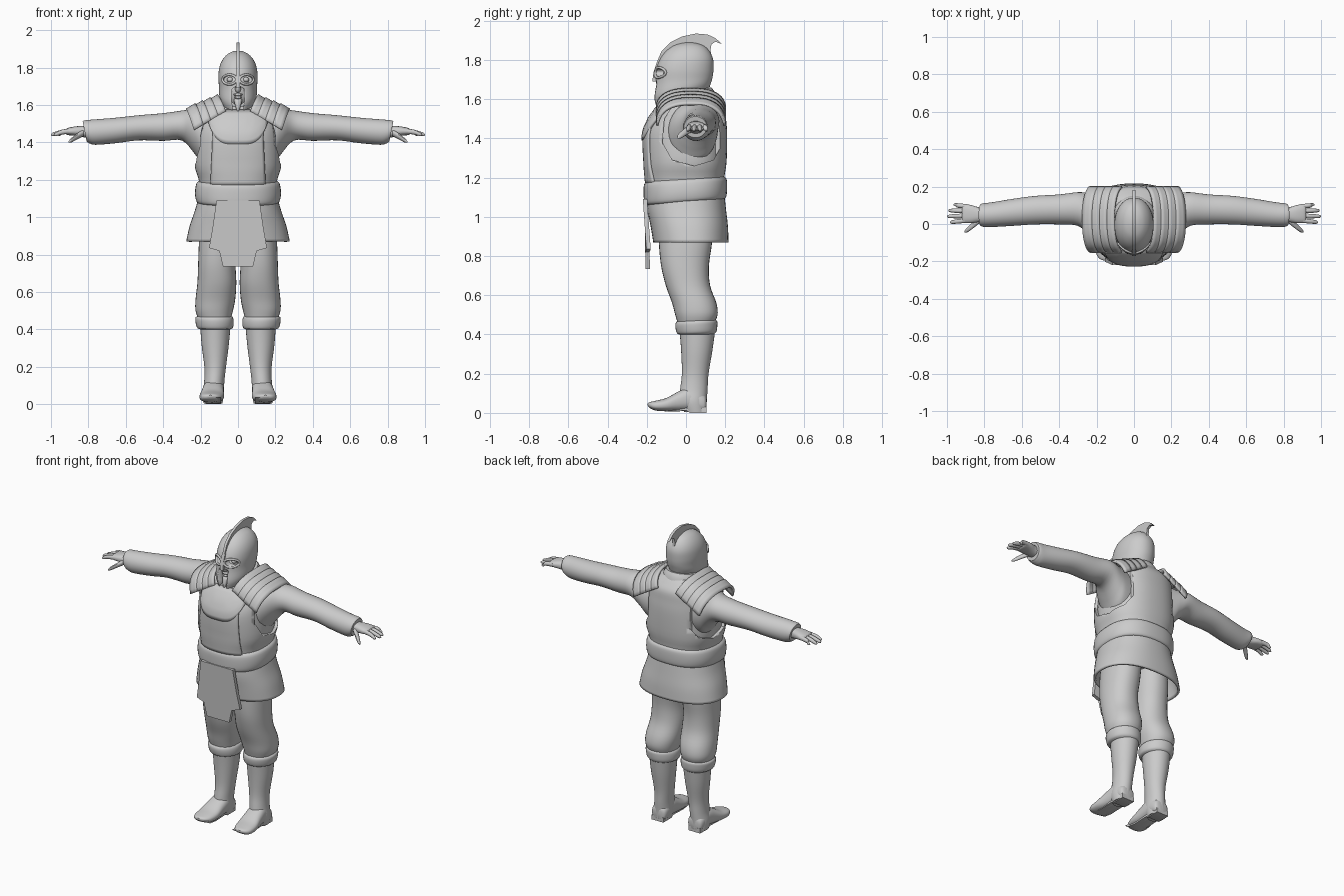
import bpy, bmesh, math
from mathutils import Matrix, Vector

old = bpy.data.objects.get("Cube")
if old:
    bpy.data.objects.remove(old, do_unlink=True)

grey = bpy.data.materials.new("plain_grey")
grey.use_nodes = True
grey.diffuse_color = (0.6, 0.6, 0.6, 1)
grey.node_tree.nodes["Principled BSDF"].inputs["Base Color"].default_value = (0.6, 0.6, 0.6, 1)


def finish(name, bm, angle=40):
    bmesh.ops.recalc_face_normals(bm, faces=bm.faces[:])
    me = bpy.data.meshes.new(name)
    bm.to_mesh(me)
    bm.free()
    me.materials.append(grey)
    ob = bpy.data.objects.new(name, me)
    bpy.context.collection.objects.link(ob)
    select(ob)
    bpy.ops.object.shade_smooth_by_angle(angle=math.radians(angle))
    return ob


def select(ob):
    bpy.ops.object.select_all(action='DESELECT')
    ob.select_set(True)
    bpy.context.view_layer.objects.active = ob


def place(axis, w, u, v):
    return {'x': (w, u, v), 'y': (u, w, v), 'z': (u, v, w)}[axis]


def refine(rings, steps=4):
    """Smooth curve through the rings."""
    rs = [tuple(r) + (0,) * (6 - len(r)) for r in rings]
    rs = [rs[0]] + rs + [rs[-1]]
    out = []
    for a, b, c, d in zip(rs, rs[1:], rs[2:], rs[3:]):
        for k in range(steps):
            t = k / steps
            out.append([q + .5 * t * (r - p + t * (2 * p - 5 * q + 4 * r - s + t * (3 * (q - r) + s - p)))
                        for p, q, r, s in zip(a, b, c, d)])
    return out + [list(rs[-1])]


def loft(name, axis, rings, power=2, n=32, steps=4, caps=True):
    """Rings are position, centre pair, radius pair and optional tilt."""
    bm = bmesh.new()
    rows = []
    for w, cu, cv, ru, rv, tilt in refine(rings, steps):
        row = []
        for i in range(n):
            a = math.tau * i / n
            c, s = math.cos(a), math.sin(a)
            u = ru * math.copysign(abs(c) ** (2 / power), c)
            v = rv * math.copysign(abs(s) ** (2 / power), s)
            row.append(bm.verts.new(place(axis, w + tilt * v, cu + u, cv + v)))
        rows.append(row)
    for a, b in zip(rows, rows[1:]):
        for i in range(n):
            j = (i + 1) % n
            bm.faces.new((a[i], a[j], b[j], b[i]))
    if caps:
        bm.faces.new(rows[0])
        bm.faces.new(rows[-1])
    return finish(name, bm)


def prism(name, axis, pts, lo, hi):
    bm = bmesh.new()
    a, b = [[bm.verts.new(place(axis, w, u, v)) for u, v in pts] for w in (lo, hi)]
    bm.faces.new(a)
    bm.faces.new(b)
    for i in range(len(pts)):
        j = (i + 1) % len(pts)
        bm.faces.new((a[i], a[j], b[j], b[i]))
    return finish(name, bm)


def patch(name, fn, thick, nu=20, nv=8):
    """Thin plate from a surface function of u and v in 0..1."""
    bm = bmesh.new()
    g = [[bm.verts.new(fn(i / nu, j / nv)) for j in range(nv + 1)] for i in range(nu + 1)]
    for i in range(nu):
        for j in range(nv):
            bm.faces.new((g[i][j], g[i + 1][j], g[i + 1][j + 1], g[i][j + 1]))
    ob = finish(name, bm)
    thicken(ob, thick)
    return ob


def thicken(ob, thick):
    m = ob.modifiers.new("thickness", 'SOLIDIFY')
    m.thickness, m.offset = thick, 0
    select(ob)
    bpy.ops.object.modifier_apply(modifier=m.name)


def ball(name, centre, radius):
    bm = bmesh.new()
    bmesh.ops.create_uvsphere(bm, u_segments=20, v_segments=12, radius=1,
                              matrix=Matrix.Translation(centre) @ Matrix.Diagonal((*radius, 1)))
    return finish(name, bm)


def tube(name, pts, radius):
    cu = bpy.data.curves.new(name, 'CURVE')
    cu.dimensions, cu.bevel_depth, cu.bevel_resolution = '3D', radius, 2
    sp = cu.splines.new('POLY')
    sp.points.add(len(pts) - 1)
    for p, q in zip(sp.points, pts):
        p.co = (*q, 1)
    sp.use_cyclic_u = True
    cu.materials.append(grey)
    ob = bpy.data.objects.new(name, cu)
    bpy.context.collection.objects.link(ob)
    select(ob)
    bpy.ops.object.convert(target='MESH')
    return bpy.context.object


def pair(ob):
    """Mirror a left part to the right."""
    twin = ob.copy()
    twin.data = ob.data.copy()
    twin.name = twin.data.name = ob.name.replace("left_", "right_")
    twin.data.transform(Matrix.Scale(-1, 4, Vector((1, 0, 0))))
    twin.data.flip_normals()
    bpy.context.collection.objects.link(twin)
    return twin


def cut(ob, cutter):
    m = ob.modifiers.new("cut", 'BOOLEAN')
    m.operation, m.object, m.solver = 'DIFFERENCE', cutter, 'EXACT'
    select(ob)
    bpy.ops.object.modifier_apply(modifier=m.name)
    bpy.data.objects.remove(cutter, do_unlink=True)


def front_y(rings, x, z, power):
    fine = refine(rings, 12)
    w, cx, cy, rx, ry, t = min(fine, key=lambda r: abs(r[0] - z))
    return cy - ry * max(0, 1 - (abs(x) / rx) ** power) ** (1 / power)


# Torso: armour with armholes over a shirt
torso = [(1.08, 0, 0, .2, .19), (1.19, 0, -.003, .208, .197), (1.28, 0, 0, .232, .207),
         (1.42, 0, 0, .226, .21), (1.5, 0, .012, .218, .192), (1.56, 0, .03, .2, .166),
         (1.6, 0, .038, .15, .13), (1.63, 0, .04, .1, .1)]
armour = loft("body_armour", 'z', torso, 2.4, 48)
hole = [(-.05, 1.59), (-.11, 1.5), (-.12, 1.38), (-.07, 1.29), (.04, 1.26), (.14, 1.29),
        (.185, 1.37), (.185, 1.47), (.13, 1.59)]
for s in (1, -1):
    cut(armour, prism("armhole", 'x', hole, s * .15, s * .4))
loft("shirt", 'z', [(w, x, y, a * .92, b * .92) for w, x, y, a, b in torso], 2.4)


def chest(x, z, lift):
    return (x, front_y(torso, x, z, 2.4) - lift, z)


patch("breast_panel", lambda u, v: chest(.29 * (u - .5) * (1 - .1 * v), 1.17 + .33 * v, .004), .014, 20, 16)
patch("neck_yoke", lambda u, v: chest(.31 * (u - .5), (1.39 + .11 * (2 * u - 1) ** 4) * (1 - v) + 1.57 * v, .009), .014)
loft("neck", 'z', [(1.5, 0, .02, .09, .09), (1.6, 0, .015, .085, .085), (1.7, 0, 0, .08, .08)])
loft("collar", 'z', [(1.58, 0, .035, .13, .125, .1), (1.62, 0, .03, .115, .115, .15), (1.645, 0, .03, .1, .1, .15)])

# Belt, skirt and front flap
loft("belt", 'z', [(1.075, 0, 0, .2, .19, .08), (1.085, 0, -.003, .222, .208, .08), (1.13, 0, -.003, .23, .213, .07),
                   (1.18, 0, -.003, .222, .21, .06), (1.195, 0, 0, .2, .19, .06)], 2.4, 48)
skirt = loft("skirt", 'z', [(.87, 0, .025, .27, .185), (.95, 0, .017, .252, .19), (1.03, 0, .005, .225, .193),
                            (1.1, 0, 0, .205, .19)], 2.3, 48, caps=False)
thicken(skirt, .014)
half = [(.115, 1.09), (.135, .95), (.155, .835), (.1, .82), (.08, .735)]
flap = prism("front_flap", 'y', half + [(-x, z) for x, z in reversed(half)], -.218, -.196)
for v in flap.data.vertices:
    v.co.y += .5 * v.co.x ** 2 + .05 * (1 - v.co.z) - .004

# Legs, boots and feet
pair(loft("left_trouser_leg", 'z', [(.96, .1, 0, .1, .14), (.86, .107, -.003, .102, .135), (.75, .113, -.005, .1, .122),
                                    (.65, .113, .01, .104, .113), (.56, .121, .042, .106, .113),
                                    (.5, .127, .053, .1, .108), (.45, .125, .05, .085, .09)], 2.2))
pair(loft("left_boot_cuff", 'z', [(.4, .122, .057, .08, .085), (.41, .123, .055, .096, .1, .05),
                                  (.44, .125, .053, .102, .107, .05), (.465, .127, .053, .099, .105, .05),
                                  (.475, .125, .053, .08, .085)]))
pair(loft("left_boot", 'z', [(.43, .121, .058, .082, .092), (.32, .122, .055, .073, .08), (.2, .122, .047, .058, .068),
                             (.12, .127, .04, .054, .07), (.06, .132, .036, .057, .07), (.005, .133, .048, .05, .057)]))
pair(loft("left_foot", 'y', [(.105, .13, .045, .03, .03), (.09, .13, .05, .05, .048), (.02, .131, .07, .056, .06),
                             (-.04, .135, .058, .06, .05), (-.1, .14, .042, .065, .034), (-.155, .145, .037, .058, .025),
                             (-.185, .147, .04, .038, .015), (-.196, .147, .043, .012, .005)], 2.4))
sole = [(.105, 0), (.02, 0), (.005, .012), (-.1, .008), (-.16, .016), (-.19, .035), (-.1, .03), (.105, .03)]
pair(prism("left_sole", 'x', sole, .09, .175))

# Sleeves and hands
pair(loft("left_sleeve", 'x', [(.12, .03, 1.42, .12, .15), (.19, .035, 1.435, .125, .15), (.235, .05, 1.46, .115, .117),
                               (.3, .08, 1.49, .09, .08), (.4, .078, 1.482, .08, .074), (.53, .074, 1.478, .076, .067),
                               (.65, .062, 1.464, .072, .068), (.76, .05, 1.455, .066, .068),
                               (.805, .048, 1.456, .063, .062, .2), (.82, .048, 1.458, .058, .054, .2)]))
pair(loft("left_palm", 'x', [(.79, .05, 1.457, .04, .034), (.83, .05, 1.458, .04, .03), (.87, .053, 1.46, .048, .025),
                             (.91, .056, 1.458, .05, .019), (.92, .056, 1.457, .044, .012)], 2.4))
for k, (name, tip) in enumerate([("index", .985), ("middle", 1.0), ("ring", .993), ("little", .965)]):
    y = .019 + .025 * k
    fan = .006 * (k - 1.5)
    pair(loft("left_%s_finger" % name, 'x', [(.89, y, 1.46, .012, .014), (.94, y + fan / 2, 1.455, .012, .013),
                                             (tip - .012, y + fan, 1.443, .009, .01),
                                             (tip, y + fan, 1.441, .003, .003)], n=12))
pair(loft("left_thumb", 'x', [(.825, .025, 1.452, .02, .018), (.86, -.005, 1.432, .018, .016),
                              (.89, -.03, 1.412, .014, .012), (.905, -.04, 1.403, .005, .005)], n=12))

# Layered shoulder plates
for k in range(4):
    def band(u, v, k=k):
        t = 2 * u - 1
        x = .105 + .04 * k + .05 * v - .04 * t * t
        z = 1.652 - .016 * k - .03 * v - (.085 + .008 * k) * abs(t) ** 2.4
        return (x, .025 + .175 * math.sin(t * 1.4), z)
    pair(patch("left_shoulder_plate_%d" % (k + 1), band, .014, 24, 3))

# Helmet with eye and mouth openings
shell = [(1.615, 0, -.02, .085, .14, .32), (1.65, 0, -.02, .1, .148, .24), (1.7, 0, -.01, .102, .146, .1),
         (1.75, 0, -.006, .105, .146), (1.8, 0, .002, .1, .137), (1.84, 0, .008, .084, .115),
         (1.87, 0, .013, .058, .082), (1.885, 0, .015, .03, .042), (1.89, 0, .015, .006, .008)]
helmet = loft("helmet", 'z', shell, 2.1, 48)
ring = [(math.cos(math.tau * i / 16), math.sin(math.tau * i / 16)) for i in range(16)]
for s in (1, -1):
    eye = [(s * .046 + .032 * c, 1.735 + .02 * d - .1 * (.032 * c * s)) for c, d in ring]
    cut(helmet, prism("eye_cutter", 'y', eye, -.3, -.09))
mouth = [(-.012, 1.5), (.012, 1.5), (.034, 1.62), (.032, 1.685), (.012, 1.7), (-.012, 1.7), (-.032, 1.685), (-.034, 1.62)]
cut(helmet, prism("mouth_cutter", 'y', mouth, -.3, -.1))
rim = []
for c, d in ring:
    x, z = .046 + .037 * c, 1.736 + .026 * d
    rim.append((x, front_y(shell, x, z, 2.1) - .003, z))
pair(tube("left_eye_rim", rim, .007))
prism("nose_guard", 'x', [(-.148, 1.79), (-.165, 1.74), (-.172, 1.69), (-.14, 1.69), (-.13, 1.79)], -.011, .011)
crest = [(-.15, 1.74), (-.148, 1.79), (-.125, 1.845), (-.08, 1.89), (-.02, 1.92), (.05, 1.935), (.11, 1.93),
         (.15, 1.912), (.182, 1.882), (.15, 1.893), (.13, 1.88), (.125, 1.85), (.134, 1.8), (.135, 1.75),
         (.1, 1.75), (.08, 1.83), (0, 1.87), (-.08, 1.83), (-.12, 1.75)]
prism("crest", 'x', crest, -.008, .008)

# Face inside the helmet
ball("face", (0, -.04, 1.68), (.08, .088, .11))
pair(ball("left_eye", (.043, -.1, 1.735), (.017, .017, .014)))
ball("nose", (0, -.132, 1.69), (.016, .022, .026))
ball("upper_lip", (0, -.125, 1.655), (.024, .015, .008))
ball("lower_lip", (0, -.123, 1.64), (.02, .015, .008))
loft("beard", 'z', [(1.565, 0, -.14, .005, .006), (1.59, 0, -.135, .013, .014), (1.625, 0, -.12, .022, .02),
                    (1.635, 0, -.11, .015, .015)], n=12)
